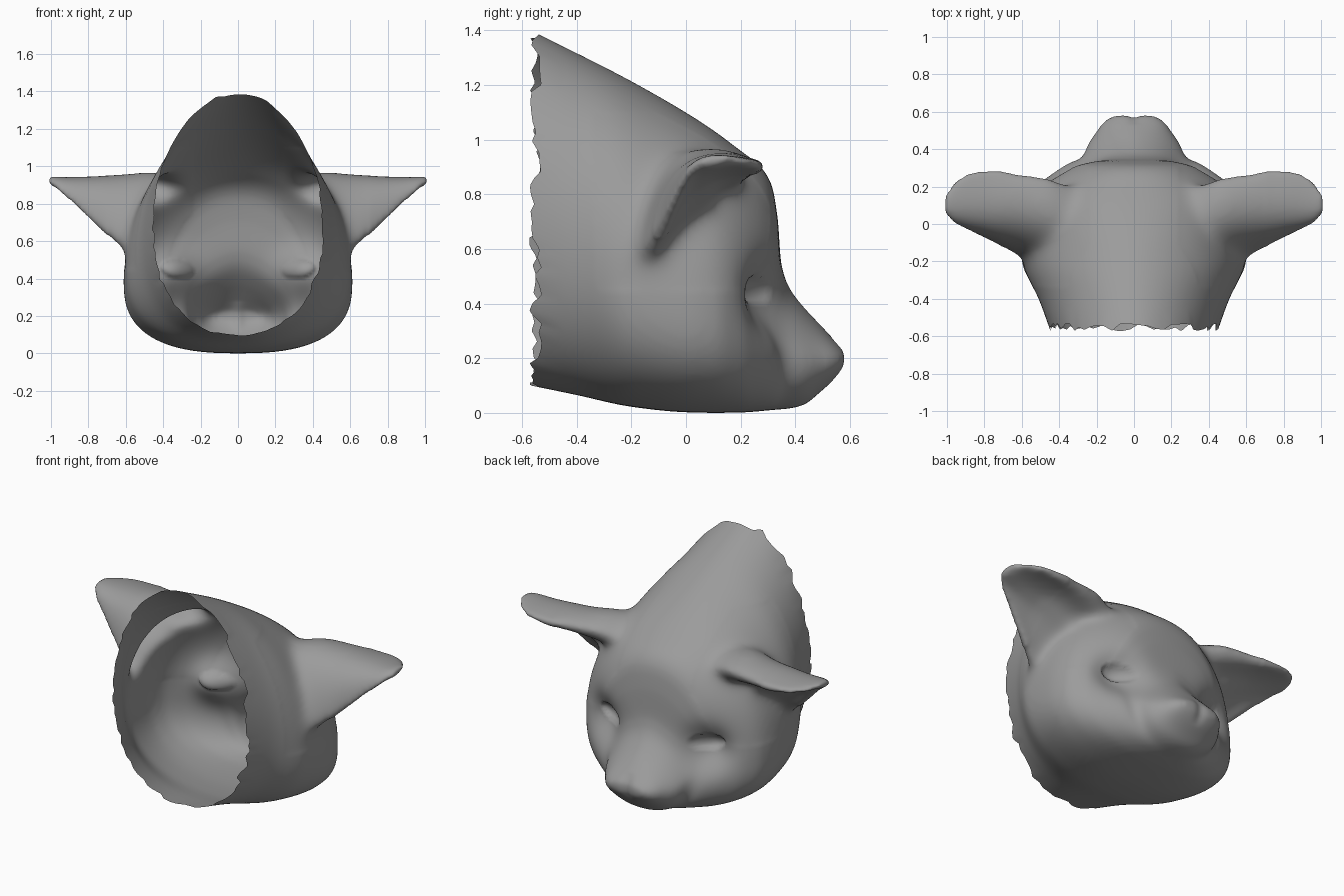
import bpy, bmesh, math, random
from mathutils import Vector

if "Cube" in bpy.data.objects:
    bpy.data.objects.remove(bpy.data.objects["Cube"])

random.seed(4)
bm = bmesh.new()


def loft(rings):
    """Skin a list of closed rings and cap both ends."""
    vs = [[bm.verts.new(p) for p in r] for r in rings]
    n = len(vs[0])
    for a, b in zip(vs, vs[1:]):
        for i in range(n):
            bm.faces.new((a[i], a[(i + 1) % n], b[(i + 1) % n], b[i]))
    bm.faces.new(vs[0])
    bm.faces.new(vs[-1])


def refine(rows, steps=5):
    """Smooth curve through rows of numbers, with limited slopes."""
    def slope(i, j):
        if i in (0, len(rows) - 1):
            k = max(i, 1)
            return (rows[k][j] - rows[k - 1][j]) / (rows[k][0] - rows[k - 1][0])
        a, b, c = rows[i - 1], rows[i], rows[i + 1]
        s, t = (b[j] - a[j]) / (b[0] - a[0]), (c[j] - b[j]) / (c[0] - b[0])
        return 2 * s * t / (s + t) if s * t > 0 else 0
    out = []
    for i in range(len(rows) - 1):
        a, b = rows[i], rows[i + 1]
        d = b[0] - a[0]
        for k in range(steps):
            t = k / steps
            row = [a[0] + d * t]
            for j in range(1, len(a)):
                row.append((2 * t**3 - 3 * t**2 + 1) * a[j] + (3 * t**2 - 2 * t**3) * b[j]
                           + d * ((t**3 - 2 * t**2 + t) * slope(i, j) + (t**3 - t**2) * slope(i + 1, j)))
            out.append(row)
    return out + [rows[-1]]


def head_ring(y, zt, zb, zm, w, nt, nb, n=72):
    """Cross-section with separate upper and lower roundness."""
    pts = []
    for i in range(n):
        a = 2 * math.pi * (i + 0.5) / n
        c, s = math.cos(a), math.sin(a)
        e = 2 / (nt if s > 0 else nb)
        h = (zt - zm) if s > 0 else (zm - zb)
        pts.append((math.copysign(w * abs(c) ** e, c), y,
                    zm + math.copysign(h * abs(s) ** e, s)))
    return pts


def ear_ring(side, x, back, bend, front, thick, n=14):
    """Curved strip: back edge, over the bend, to the front edge."""
    p0, p1, p2 = Vector(back), Vector(bend), Vector(front)
    outer, inner = [], []
    for i in range(n + 1):
        t = i / n
        p = p0 * (1 - t) ** 2 + p1 * 2 * t * (1 - t) + p2 * t * t
        d = ((p1 - p0) * (1 - t) + (p2 - p1) * t).normalized()
        k = thick * (0.4 + 0.6 * math.sin(math.pi * t))
        outer.append((side * x, p.x, p.y))
        inner.append((side * x, p.x + d.y * k, p.y - d.x * k))
    return outer + inner[::-1]


# Head: y, top, bottom, widest height, half width, upper and lower roundness
sections = [
    (-0.62, 1.425, 0.11, 0.72, 0.43, 1.95, 2.2),
    (-0.40, 1.318, 0.065, 0.60, 0.51, 1.9, 2.3),
    (-0.20, 1.215, 0.022, 0.45, 0.60, 1.9, 2.5),
    (0.00, 1.10, 0.002, 0.38, 0.612, 2.0, 2.6),
    (0.10, 1.035, 0.0, 0.36, 0.595, 2.1, 2.6),
    (0.20, 0.96, 0.001, 0.33, 0.53, 2.2, 2.6),
    (0.27, 0.905, 0.006, 0.31, 0.45, 2.2, 2.5),
    (0.312, 0.84, 0.01, 0.29, 0.39, 2.2, 2.4),
    (0.336, 0.71, 0.012, 0.27, 0.345, 2.0, 2.3),
    (0.348, 0.55, 0.013, 0.25, 0.30, 1.8, 2.3),
    (0.375, 0.465, 0.015, 0.23, 0.27, 1.6, 2.3),
    (0.43, 0.39, 0.028, 0.20, 0.245, 1.6, 2.2),
    (0.49, 0.325, 0.075, 0.19, 0.205, 1.7, 2.2),
    (0.55, 0.26, 0.13, 0.19, 0.16, 2.0, 2.2),
    (0.581, 0.226, 0.172, 0.20, 0.11, 2.2, 2.2),
]
loft([head_ring(*s) for s in refine(sections)])

# Ears: x, back edge, bend and front edge as (y, z), thickness
ear = [
    (0.28, (-0.24, 0.60), (-0.08, 1.10), (0.19, 0.86), 0.25),
    (0.45, (-0.25, 0.54), (-0.11, 1.13), (0.26, 0.92), 0.25),
    (0.60, (-0.19, 0.545), (-0.09, 1.09), (0.28, 0.92), 0.17),
    (0.75, (-0.10, 0.68), (-0.07, 1.04), (0.29, 0.915), 0.105),
    (0.88, (-0.04, 0.80), (-0.02, 1.00), (0.28, 0.92), 0.07),
    (0.97, (0.00, 0.88), (0.03, 0.975), (0.22, 0.93), 0.055),
    (1.012, (0.05, 0.92), (0.09, 0.96), (0.15, 0.945), 0.045),
]
for side in (-1, 1):
    loft([ear_ring(side, *r) for r in ear])

bmesh.ops.recalc_face_normals(bm, faces=bm.faces)
mesh = bpy.data.meshes.new("fox_head")
bm.to_mesh(mesh)
bm.free()
head = bpy.data.objects.new("fox_head", mesh)
bpy.context.collection.objects.link(head)

# Fuse head and ears into one smooth skin
rem = head.modifiers.new("fuse", 'REMESH')
rem.mode = 'VOXEL'
rem.voxel_size = 0.014
smo = head.modifiers.new("soften", 'SMOOTH')
smo.factor = 0.5
smo.iterations = 15
dg = bpy.context.evaluated_depsgraph_get()
skin = bpy.data.meshes.new_from_object(head.evaluated_get(dg))
head.modifiers.clear()
head.data = skin

bm = bmesh.new()
bm.from_mesh(skin)

# Blend the ear roots into the head
for reach in (0.62, 0.66, 0.70):
    roots = [v for v in bm.verts if 0.24 < abs(v.co.x) < reach
             and 0.45 < v.co.z < 1.1 and -0.33 < v.co.y < 0.31]
    for _ in range(14):
        bmesh.ops.smooth_vert(bm, verts=roots, factor=0.5,
                              use_axis_x=True, use_axis_y=True, use_axis_z=True)

# Eye sockets, eye hollows and the nose groove
for v in bm.verts:
    x, y, z = abs(v.co.x), v.co.y, v.co.z
    if y < 0.08:
        continue
    fade = min(1, (y - 0.08) / 0.12)
    dy = 0.10 * math.exp(-((x - 0.35) / 0.12) ** 2 - ((z - 0.42) / 0.13) ** 2)
    e = ((x - 0.325) / 0.09) ** 2 + ((z - 0.45 - 0.1 * (x - 0.325)) / 0.05) ** 2
    if e < 1:
        dy += 0.03 * math.sqrt(1 - e)
    if y > 0.53:
        dy += 0.012 * math.exp(-(x / 0.03) ** 2) * min(1, (y - 0.53) / 0.04)
    v.co.y -= dy * fade

# Open neck with a torn rim, sliding points along the skin
bmesh.ops.bisect_plane(bm, geom=bm.verts[:] + bm.edges[:] + bm.faces[:],
                       plane_co=(0, -0.555, 0), plane_no=(0, 1, 0), clear_inner=True)
teeth = [random.uniform(-0.02, 0.028) for _ in range(90)]
for v in bm.verts:
    if v.co.y < -0.45:
        a = (math.atan2(v.co.z - 0.7, v.co.x) / (2 * math.pi) % 1) * 90
        i, t = int(a) % 90, a % 1
        dy = (teeth[i] * (1 - t) + teeth[(i + 1) % 90] * t) * (-0.45 - v.co.y) / 0.105
        v.co.y += dy
        v.co.z -= dy * (0.2 + 0.22 * (v.co.z - 0.1) / 1.3)
        v.co.x *= 1 + 0.7 * dy
for f in bm.faces:
    f.smooth = True
bm.to_mesh(skin)
bm.free()

# Mid grey skin
grey = bpy.data.materials.new("mid_grey")
grey.diffuse_color = (0.33, 0.33, 0.33, 1)
grey.use_nodes = True
grey.node_tree.nodes["Principled BSDF"].inputs["Base Color"].default_value = grey.diffuse_color
skin.materials.clear()
skin.materials.append(grey)
